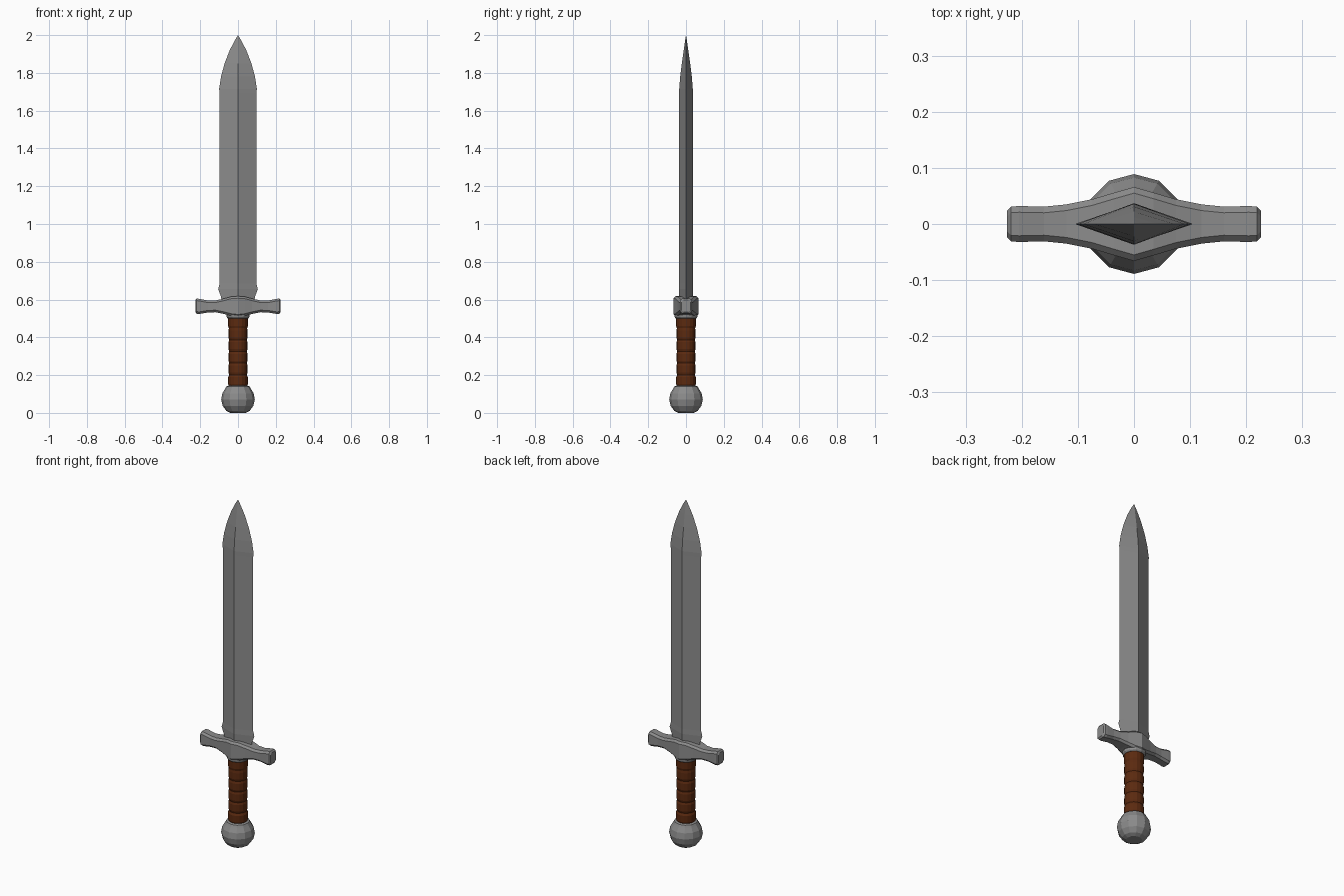
import bpy, bmesh, math

if "Cube" in bpy.data.objects:
    bpy.data.objects.remove(bpy.data.objects["Cube"])


def material(name, rgb):
    m = bpy.data.materials.new(name)
    m.diffuse_color = (*rgb, 1)
    m.use_nodes = True
    m.node_tree.nodes["Principled BSDF"].inputs["Base Color"].default_value = m.diffuse_color
    return m


STEEL = material("steel_grey", (0.26, 0.26, 0.26))
LEATHER = material("leather_brown", (0.105, 0.023, 0.005))


def loft(name, rings, mat):
    """Skin a list of equal-length rings and cap both ends."""
    bm = bmesh.new()
    vr = [[bm.verts.new(p) for p in r] for r in rings]
    n = len(vr[0])
    for a, b in zip(vr, vr[1:]):
        for i in range(n):
            j = (i + 1) % n
            bm.faces.new((a[i], a[j], b[j], b[i]))
    bm.faces.new(vr[0][::-1])
    bm.faces.new(vr[-1])
    bmesh.ops.remove_doubles(bm, verts=bm.verts, dist=0.0002)
    bmesh.ops.recalc_face_normals(bm, faces=bm.faces)
    me = bpy.data.meshes.new(name)
    bm.to_mesh(me)
    bm.free()
    me.materials.append(mat)
    ob = bpy.data.objects.new(name, me)
    bpy.context.collection.objects.link(ob)
    return ob


def lathe(name, profile, mat, sides=12):
    """Revolve (radius, height) points about z."""
    ang = [2 * math.pi * i / sides for i in range(sides)]
    return loft(name, [[(r * math.cos(a), r * math.sin(a), z) for a in ang]
                       for r, z in profile], mat)


# Blade: diamond section (height, half width, half depth)
blade = [(0.58, 0.085, 0.036), (0.615, 0.09, 0.036), (0.655, 0.105, 0.036),
         (0.685, 0.097, 0.037), (1.69, 0.097, 0.037), (1.715, 0.1, 0.036),
         (1.78, 0.09, 0.031), (1.85, 0.071, 0.022), (1.92, 0.044, 0.012),
         (1.97, 0.018, 0.005), (2.0, 0.0, 0.0)]
loft("blade", [[(w, 0, z), (0, d, z), (-w, 0, z), (0, -d, z)]
               for z, w, d in blade], STEEL)

# Crossguard: chamfered section along x (x, half depth, bottom, top)
half = [(0.0, 0.066, 0.51, 0.618), (0.035, 0.056, 0.514, 0.616),
        (0.075, 0.044, 0.524, 0.605), (0.12, 0.035, 0.533, 0.595),
        (0.16, 0.031, 0.531, 0.595), (0.205, 0.032, 0.524, 0.604),
        (0.219, 0.031, 0.525, 0.605), (0.226, 0.024, 0.533, 0.597)]
guard = [(-x, d, b, t) for x, d, b, t in half[:0:-1]] + half
C = 0.011
loft("crossguard", [[(x, -d, b + C), (x, -d, t - C), (x, -d + C, t), (x, d - C, t),
                     (x, d, t - C), (x, d, b + C), (x, d - C, b), (x, -d + C, b)]
                    for x, d, b, t in guard], STEEL)

# Collar joining guard and grip
lathe("collar", [(0.054, 0.5), (0.06, 0.507), (0.064, 0.535)], STEEL)

# Wrapped grip: rounded bands with a narrow groove between them
grip = [(0.052, 0.12)]
bands = 6
step = 0.37 / bands
for i in range(bands):
    z = 0.14 + i * step
    r = 0.0525 if i in (0, bands - 1) else 0.0505
    grip += [(r - 0.004, z), (r, z + 0.2 * step), (r, z + 0.8 * step)]
grip.append((0.05, 0.515))
lathe("grip", grip, LEATHER, 16)

# Pommel: faceted ball with flattened ends
lathe("pommel", [(0.042, 0.0), (0.062, 0.011), (0.081, 0.037), (0.089, 0.07),
                 (0.083, 0.103), (0.068, 0.128), (0.062, 0.14), (0.05, 0.144)], STEEL)
